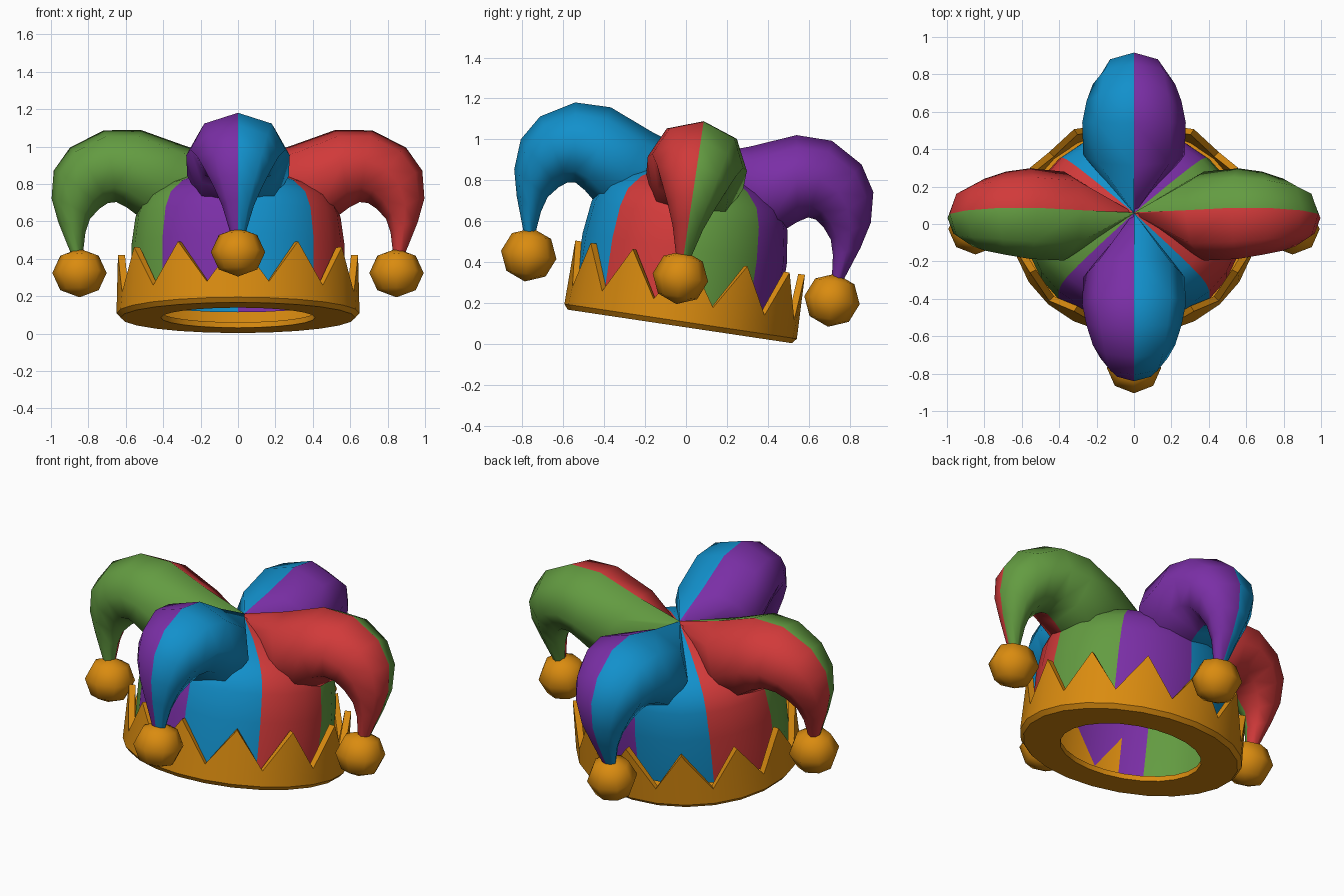
import bpy, bmesh, math
from mathutils import Matrix, Vector

if "Cube" in bpy.data.objects:
    bpy.data.objects.remove(bpy.data.objects["Cube"])

# whole hat is tilted back and slightly wider than deep
TILT = Matrix.Translation((0, -0.03, 0.085)) @ Matrix.Rotation(math.radians(-8.5), 4, 'X')
HAT = TILT @ Matrix.Diagonal((1.13, 1, 1, 1))
CLOTH = HAT @ Matrix.Translation((0, -0.033, 0))


def mat(name, rgb):
    m = bpy.data.materials.new(name)
    m.diffuse_color = (*rgb, 1)
    m.use_nodes = True
    m.node_tree.nodes["Principled BSDF"].inputs["Base Color"].default_value = m.diffuse_color
    return m


GREEN = mat("green", (0.125, 0.33, 0.053))
PURPLE = mat("purple", (0.195, 0.028, 0.38))
BLUE = mat("blue", (0.006, 0.28, 0.60))
RED = mat("red", (0.64, 0.042, 0.042))
GOLD = mat("gold", (0.70, 0.26, 0.005))
CLOTHS = [GREEN, PURPLE, BLUE, RED]


def finish(name, bm, mats, matrix, angle=50):
    bmesh.ops.recalc_face_normals(bm, faces=bm.faces)
    bm.transform(matrix)
    me = bpy.data.meshes.new(name)
    bm.to_mesh(me)
    bm.free()
    for m in mats:
        me.materials.append(m)
    ob = bpy.data.objects.new(name, me)
    bpy.context.collection.objects.link(ob)
    bpy.ops.object.select_all(action='DESELECT')
    ob.select_set(True)
    bpy.context.view_layer.objects.active = ob
    bpy.ops.object.shade_smooth_by_angle(angle=math.radians(angle))
    return ob


def skin(bm, rings, close=False):
    n = len(rings[0])
    pairs = list(zip(rings, rings[1:])) + ([(rings[-1], rings[0])] if close else [])
    for a, b in pairs:
        for i in range(n):
            j = (i + 1) % n
            bm.faces.new((a[i], a[j], b[j], b[i]))


def paint_by_sector(bm):
    # eight 45 degree wedges cycle through the four cloth colours
    for f in bm.faces:
        c = f.calc_center_median()
        f.material_index = int((math.atan2(c.y, c.x) % math.tau) / (math.pi / 4)) % 4


# crown: bottom ledge with a hole, wall with 12 points
N = 24
bm = bmesh.new()
profile = [(0.365, 0.0), (0.555, 0.0), (0.575, 0.025), (0.568, None),
           (0.535, None), (0.535, 0.03), (0.365, 0.03)]
rings = []
for r, z in profile:
    ring = []
    for i in range(N):
        a = math.tau * i / N
        h = (0.34 if i % 2 == 0 else 0.115) if z is None else z
        ring.append(bm.verts.new((r * math.cos(a), r * math.sin(a), h)))
    rings.append(ring)
skin(bm, rings, close=True)
finish("crown", bm, [GOLD], HAT, 35)

# cloth body: open-bottomed dome
bm = bmesh.new()
rings = []
for r, z in [(0.505, 0.10), (0.505, 0.38), (0.485, 0.54), (0.45, 0.63),
             (0.37, 0.70), (0.22, 0.765), (0.01, 0.82)]:
    rings.append([bm.verts.new((r * math.cos(math.tau * i / N), r * math.sin(math.tau * i / N), z))
                  for i in range(N)])
skin(bm, rings)
bm.faces.new(rings[-1])
paint_by_sector(bm)
finish("cloth_body", bm, CLOTHS, CLOTH)

# four drooping horns: (outer r, outer z, inner r, inner z, half width)
SECTIONS = [(0.0, 0.84, 0.0, 0.62, 0.004), (0.24, 0.92, 0.42, 0.50, 0.24),
            (0.46, 1.01, 0.525, 0.59, 0.245), (0.635, 1.008, 0.575, 0.62, 0.225),
            (0.795, 0.915, 0.615, 0.615, 0.195), (0.872, 0.79, 0.655, 0.585, 0.16),
            (0.882, 0.64, 0.70, 0.53, 0.115), (0.85, 0.51, 0.722, 0.455, 0.075),
            (0.79, 0.34, 0.735, 0.33, 0.035)]
for k, side in enumerate(("right", "back", "left", "front")):
    turn = Matrix.Rotation(k * math.pi / 2, 4, 'Z')
    bm = bmesh.new()
    rings = []
    for ro, zo, ri, zi, w in SECTIONS:
        top, low = Vector((ro, 0, zo)), Vector((ri, 0, zi))
        mid, half = (top + low) / 2, (top - low) / 2
        rings.append([bm.verts.new(turn @ (mid + half * math.cos(t) + Vector((0, w * math.sin(t), 0))))
                      for t in [math.tau * i / 8 for i in range(8)]])
    skin(bm, rings)
    bmesh.ops.contextual_create(bm, geom=rings[-1])
    paint_by_sector(bm)
    finish(side + "_horn", bm, CLOTHS, CLOTH, 60)

    # bell at the horn tip
    bm = bmesh.new()
    bmesh.ops.create_uvsphere(bm, u_segments=8, v_segments=4, radius=0.137)
    centre = CLOTH @ turn @ Vector((0.75, 0, 0.237))
    place = Matrix.Translation(centre) @ TILT.to_3x3().to_4x4() @ Matrix.Diagonal((1.06, 1, 0.96, 1))
    finish(side + "_bell", bm, [GOLD], place, 60)
